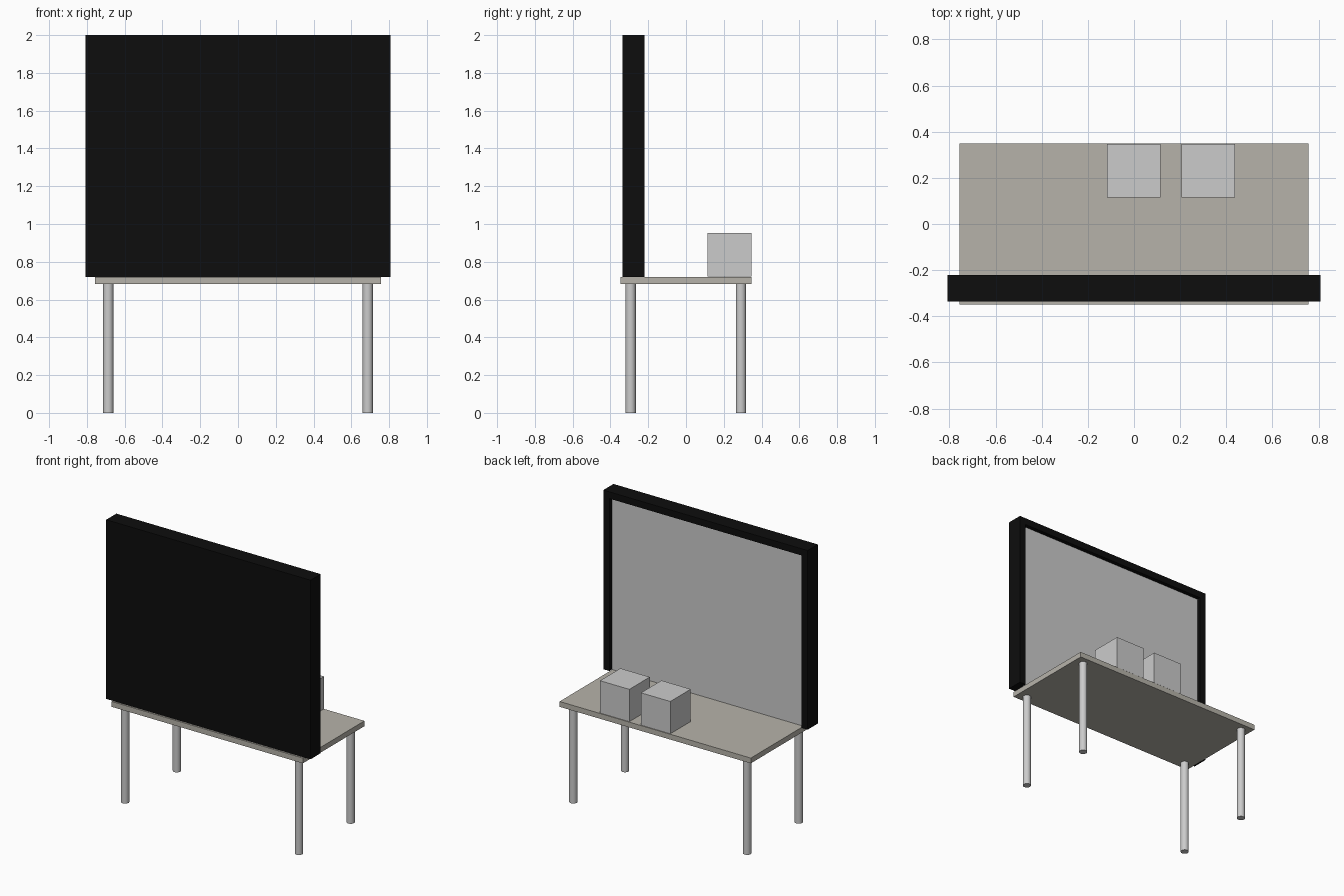
import bpy

if "Cube" in bpy.data.objects:
    bpy.data.objects.remove(bpy.data.objects["Cube"])


def material(name, rgb):
    mat = bpy.data.materials.new(name)
    mat.diffuse_color = (*rgb, 1)
    mat.use_nodes = True
    mat.node_tree.nodes["Principled BSDF"].inputs["Base Color"].default_value = mat.diffuse_color
    return mat


def box(name, lo, hi, mat=None):
    centre = [(a + b) / 2 for a, b in zip(lo, hi)]
    bpy.ops.mesh.primitive_cube_add(size=1, location=centre)
    ob = bpy.context.object
    ob.name = name
    ob.scale = [b - a for a, b in zip(lo, hi)]
    bpy.ops.object.transform_apply(location=False, rotation=False, scale=True)
    if mat:
        ob.data.materials.append(mat)
    return ob


black = material("black", (0.004, 0.004, 0.004))
beige = material("beige", (0.47, 0.45, 0.40))
TOP = 0.72

# Table top and four round legs
box("table_top", (-0.756, -0.348, 0.682), (0.756, 0.348, TOP), beige)
for x, side in ((-0.687, "left"), (0.687, "right")):
    for y, end in ((-0.293, "front"), (0.291, "back")):
        bpy.ops.mesh.primitive_cylinder_add(vertices=32, radius=0.027, depth=0.682,
                                            location=(x, y, 0.341))
        leg = bpy.context.object
        leg.name = f"{end}_{side}_leg"
        bpy.ops.object.shade_smooth_by_angle()

# Display housing, open at the bottom of its recess
W, FRONT, BACK, RIM, RECESS = 0.808, -0.335, -0.22, 0.048, 0.028
FACE = BACK - RECESS
housing = box("display_housing", (-W, FRONT, TOP), (W, BACK, 2.0), black)
cutter = box("recess_cutter", (-W + RIM, FACE - 0.004, TOP - 0.1),
             (W - RIM, BACK + 0.1, 2.0 - RIM))
cut = housing.modifiers.new("recess", "BOOLEAN")
cut.operation = "DIFFERENCE"
cut.solver = "EXACT"
cut.object = cutter
cutter.hide_render = True
cutter.hide_set(True)

# Grey screen set into the housing
box("display_screen", (-W + RIM, FACE - 0.004, TOP), (W - RIM, FACE, 2.0 - RIM))

# Two cubes standing on the table
for name, x in (("left_cube", -0.002), ("right_cube", 0.322)):
    box(name, (x - 0.116, 0.115, TOP + 0.002), (x + 0.116, 0.346, 0.953))
